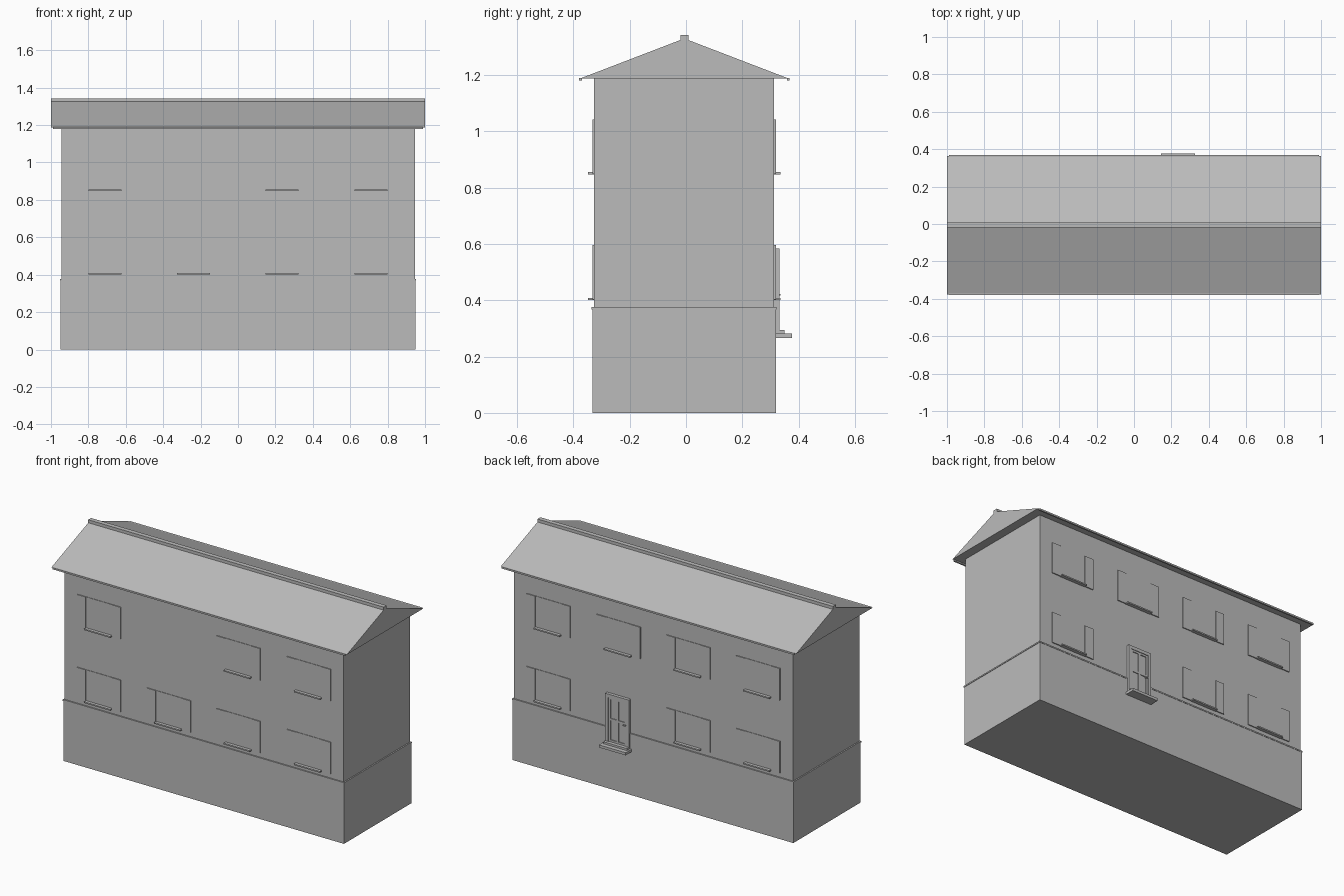
import bpy, bmesh

cube = bpy.data.objects.get("Cube")
if cube:
    bpy.data.objects.remove(cube, do_unlink=True)

GREY = (0.5, 0.5, 0.5, 1)
mat = bpy.data.materials.new("plain grey")
mat.use_nodes = True
mat.diffuse_color = GREY
mat.node_tree.nodes["Principled BSDF"].inputs["Base Color"].default_value = GREY


def finish(name, bm):
    bmesh.ops.recalc_face_normals(bm, faces=bm.faces)
    mesh = bpy.data.meshes.new(name)
    bm.to_mesh(mesh)
    bm.free()
    mesh.materials.append(mat)
    obj = bpy.data.objects.new(name, mesh)
    bpy.context.collection.objects.link(obj)
    return obj


def box(name, x, y, z):
    """Box from (low, high) ranges on each axis."""
    bm = bmesh.new()
    bmesh.ops.create_cube(bm, size=1)
    for v in bm.verts:
        for i, (a, b) in enumerate((x, y, z)):
            v.co[i] = (a + b) / 2 + v.co[i] * (b - a)
    return finish(name, bm)


def extrude_x(name, profile, half):
    """Prism along x from a (y, z) profile."""
    bm = bmesh.new()
    face = bm.faces.new([bm.verts.new((-half, y, z)) for y, z in profile])
    ext = bmesh.ops.extrude_face_region(bm, geom=[face])["geom"]
    moved = [g for g in ext if isinstance(g, bmesh.types.BMVert)]
    bmesh.ops.translate(bm, verts=moved, vec=(2 * half, 0, 0))
    return finish(name, bm)


FRONT, BACK, MID = -0.327, 0.313, -0.006
EAVE = 1.188

# Body
box("walls", (-0.945, 0.945), (FRONT, BACK), (0.37, EAVE))
box("plinth", (-0.95, 0.95), (FRONT - 0.005, BACK + 0.006), (0, 0.37))
box("plinth_lip", (-0.953, 0.953), (FRONT - 0.008, BACK + 0.008), (0.368, 0.376))

# Roof, gutters and ridge cap
extrude_x("roof", [(MID - 0.37, EAVE), (MID + 0.37, EAVE), (MID, 1.33)], 1.0)
for side, name in ((-1, "front_gutter"), (1, "back_gutter")):
    edge = MID + side * 0.369
    box(name, (-0.99, 0.99), (edge - 0.005, edge + 0.005), (1.18, 1.19))
box("ridge_cap", (-1, 1), (MID - 0.014, MID + 0.014), (1.32, 1.343))


# Windows: thin pane, two side panels and a sill
def window(name, x, z, wall, out):
    def depth(d):
        return tuple(sorted((wall - out * 0.002, wall + out * d)))
    box(name + "_pane", (x - 0.088, x + 0.088), depth(0.003), (z, z + 0.194))
    for s in (-1, 1):
        c = x + s * 0.118
        box(name + "_shutter", (c - 0.03, c + 0.03), depth(0.006), (z, z + 0.194))
    box(name + "_sill", (x - 0.088, x + 0.088), depth(0.022), (z - 0.002, z + 0.006))


DOOR_X = 0.235
for x in (-0.71, -0.237, DOOR_X, 0.71):
    for level, z in (("lower", 0.403), ("upper", 0.849)):
        if not (level == "upper" and x == -0.237):
            window("front_" + level + "_window", x, z, FRONT, -1)
        if not (level == "lower" and x == DOOR_X):
            window("back_" + level + "_window", x, z, BACK, 1)

# Back door: frame, leaf, glazing bars, handle and steps
LEFT, RIGHT = DOOR_X - 0.08, DOOR_X + 0.08
BOTTOM, TOP = 0.282, 0.584
inner = (LEFT + 0.02, RIGHT - 0.02)
box("door_leaf", inner, (BACK, 0.323), (BOTTOM, TOP - 0.02))
for a in (LEFT, RIGHT - 0.02):
    box("door_jamb", (a, a + 0.02), (BACK, 0.332), (BOTTOM, TOP))
box("door_head", (LEFT, RIGHT), (BACK, 0.332), (TOP - 0.02, TOP))
for a in (inner[0], DOOR_X - 0.006, inner[1] - 0.012):
    box("door_stile", (a, a + 0.012), (BACK, 0.328), (BOTTOM, TOP - 0.02))
for z in (0.294, 0.425, 0.552):
    box("door_rail", inner, (BACK, 0.328), (z, z + 0.012))
box("door_handle", (inner[0] + 0.003, inner[0] + 0.02), (BACK, 0.336), (0.417, 0.423))
box("upper_step", (LEFT, RIGHT), (BACK, 0.35), (0.28, 0.294))
box("lower_step", (DOOR_X - 0.09, DOOR_X + 0.09), (BACK, 0.377), (0.266, 0.282))
